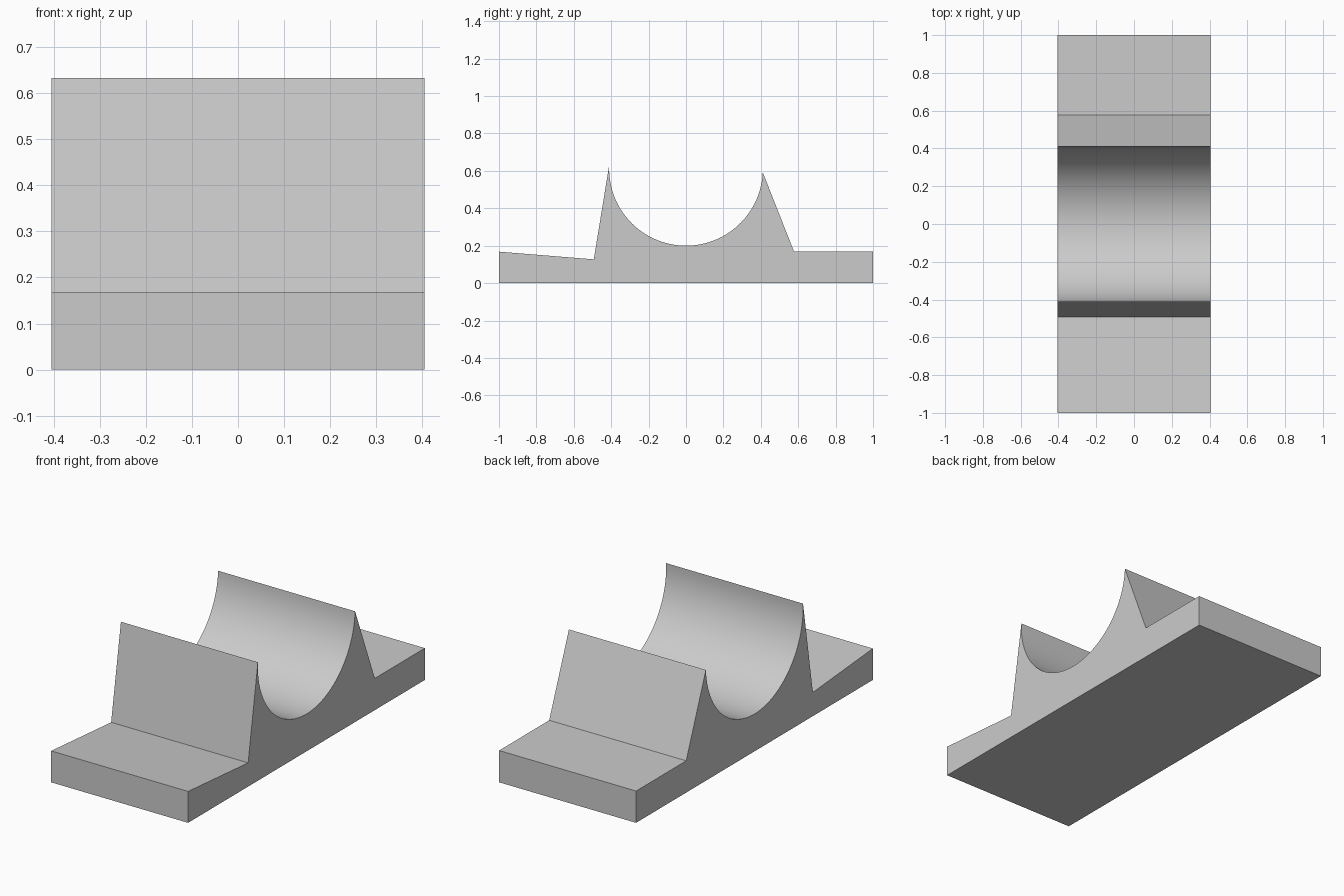
import bpy, bmesh, math

if "Cube" in bpy.data.objects:
    bpy.data.objects.remove(bpy.data.objects["Cube"])

HALF_WIDTH = 0.405
RADIUS, CENTRE_Z = 0.411, 0.611
SEGMENTS = 48

# Side profile (y, z): base and rear shelf, cradle arc, front shelf
start = math.asin((0.592 - CENTRE_Z) / RADIUS)
end = -math.pi - math.asin((0.633 - CENTRE_Z) / RADIUS)
arc = []
for i in range(SEGMENTS + 1):
    a = start + (end - start) * i / SEGMENTS
    arc.append((RADIUS * math.cos(a), CENTRE_Z + RADIUS * math.sin(a)))
profile = [(-1, 0), (1, 0), (1, 0.17), (0.577, 0.17)] + arc + [(-0.493, 0.127), (-1, 0.168)]

# Extrude the profile across the width
bm = bmesh.new()
verts = [bm.verts.new((-HALF_WIDTH, y, z)) for y, z in profile]
face = bm.faces.new(verts)
result = bmesh.ops.extrude_face_region(bm, geom=[face])
moved = [g for g in result["geom"] if isinstance(g, bmesh.types.BMVert)]
bmesh.ops.translate(bm, verts=moved, vec=(2 * HALF_WIDTH, 0, 0))
bmesh.ops.recalc_face_normals(bm, faces=bm.faces)

mesh = bpy.data.meshes.new("cradle_block")
bm.to_mesh(mesh)
bm.free()
block = bpy.data.objects.new("cradle_block", mesh)
bpy.context.collection.objects.link(block)

# Smooth trough, crisp edges
bpy.context.view_layer.objects.active = block
block.select_set(True)
bpy.ops.object.shade_smooth_by_angle(angle=math.radians(4.5))
